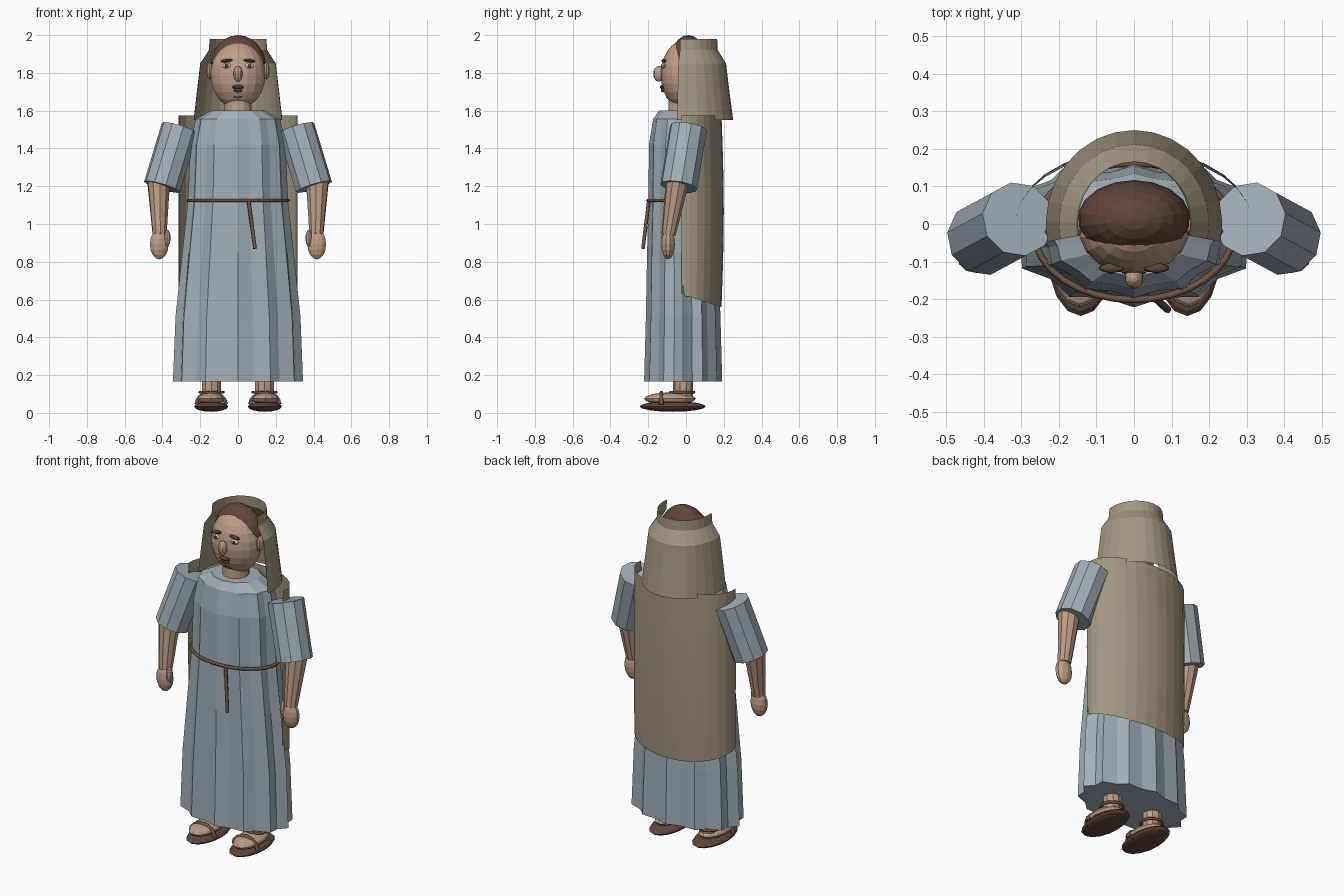
import bpy, bmesh, math
from mathutils import Vector, Matrix

if "Cube" in bpy.data.objects:
    bpy.data.objects.remove(bpy.data.objects["Cube"])


def mat(name, c):
    m = bpy.data.materials.new(name)
    m.diffuse_color = (*c, 1)
    m.use_nodes = True
    m.node_tree.nodes["Principled BSDF"].inputs["Base Color"].default_value = m.diffuse_color
    return m


ROBE = mat("robe_blue", (0.36, 0.43, 0.47))
CLOTH = mat("cloth_tan", (0.36, 0.31, 0.22))
SKIN = mat("skin", (0.52, 0.34, 0.24))
HAIR = mat("hair_brown", (0.12, 0.06, 0.045))
LEATHER = mat("leather", (0.16, 0.09, 0.055))
WHITE = mat("eye_white", (0.7, 0.66, 0.6))


def finish(name, bm, m):
    me = bpy.data.meshes.new(name)
    bm.to_mesh(me)
    bm.free()
    ob = bpy.data.objects.new(name, me)
    bpy.context.collection.objects.link(ob)
    me.materials.append(m)
    return ob


def ball(name, c, r, m, seg=14, rings=9, rot=None):
    bm = bmesh.new()
    bmesh.ops.create_uvsphere(bm, u_segments=seg, v_segments=rings, radius=1)
    mx = Matrix.Translation(c) @ (rot or Matrix()) @ Matrix.Diagonal((*r, 1))
    bmesh.ops.transform(bm, matrix=mx, verts=bm.verts)
    return finish(name, bm, m)


def limb(name, a, b, r1, r2, m, seg=10):
    a, b = Vector(a), Vector(b)
    bm = bmesh.new()
    bmesh.ops.create_cone(bm, cap_ends=True, segments=seg, radius1=r1, radius2=r2, depth=(b - a).length)
    q = (b - a).to_track_quat('Z', 'Y').to_matrix().to_4x4()
    bmesh.ops.transform(bm, matrix=Matrix.Translation((a + b) / 2) @ q, verts=bm.verts)
    return finish(name, bm, m)


def loft(name, rows, m, closed, caps=False):
    """Skin rows of points into quads."""
    bm = bmesh.new()
    vs = [[bm.verts.new(p) for p in row] for row in rows]
    n = len(rows[0])
    for lo, hi in zip(vs, vs[1:]):
        for i in range(n if closed else n - 1):
            j = (i + 1) % n
            bm.faces.new((lo[i], lo[j], hi[j], hi[i]))
    if caps:
        bm.faces.new(vs[0][::-1])
        bm.faces.new(vs[-1])
    return finish(name, bm, m)


def arc(rx, ry, cy, z, a0, a1, n, pleat=0.0):
    pts = []
    for i in range(n):
        a = math.radians(a0 + (a1 - a0) * i / n)
        k = 1 + pleat * (-1) ** i
        pts.append((rx * k * math.cos(a), cy + ry * k * math.sin(a), z))
    return pts


def tube(name, pts, r, m, cyclic=False):
    cu = bpy.data.curves.new(name, 'CURVE')
    cu.dimensions = '3D'
    cu.bevel_depth, cu.bevel_resolution, cu.use_fill_caps = r, 1, True
    s = cu.splines.new('POLY')
    s.points.add(len(pts) - 1)
    for p, co in zip(s.points, pts):
        p.co = (*co, 1)
    s.use_cyclic_u = cyclic
    ob = bpy.data.objects.new(name, cu)
    bpy.context.collection.objects.link(ob)
    cu.materials.append(m)
    return ob


# pleated robe: z, rx, ry, centre y, pleat depth
prof = [(0.165, 0.328, 0.197, -0.015, 0.05), (0.51, 0.315, 0.188, -0.015, 0.05),
        (0.85, 0.282, 0.18, -0.018, 0.045), (1.12, 0.255, 0.172, -0.02, 0.04),
        (1.42, 0.244, 0.17, -0.02, 0.035), (1.555, 0.218, 0.15, -0.02, 0.03),
        (1.6, 0.14, 0.12, -0.02, 0.02)]
loft("robe", [arc(rx, ry, cy, z, -90, 270, 24, p) for z, rx, ry, cy, p in prof], ROBE, True, True)

# belt with hanging cord end
tube("belt", arc(0.266, 0.182, -0.02, 1.125, 0, 360, 32), 0.009, LEATHER, True)
tube("belt_cord", [(0.055, -0.196, 1.13), (0.09, -0.228, 0.87)], 0.01, LEATHER)

# back cloak, open at the front, dipping toward the middle of its hem
rows = []
for k in range(9):
    row = []
    for i in range(17):
        a = math.radians(-8 + 196 * i / 16)
        t = k / 8
        hem = 0.62 - 0.06 * max(0, math.sin(a))
        row.append((0.315 * math.cos(a), (0.185 + 0.012 * math.sin(math.pi * t)) * math.sin(a) + 0.003,
                    hem + (1.575 - hem) * t))
    rows.append(row)
loft("cloak", rows, CLOTH, False)

# head veil, open at the front and top
veil = [(1.55, 0.235, 0.25), (1.70, 0.218, 0.23), (1.85, 0.2, 0.212), (1.92, 0.155, 0.168), (1.98, 0.15, 0.165)]
loft("head_veil", [arc(rx, ry, 0, z, -11, 191 + 202 / 16, 17) for z, rx, ry in veil], CLOTH, False)

# head, neck and hair cap
limb("neck", (0, -0.02, 1.57), (0, -0.02, 1.68), 0.075, 0.07, SKIN, 14)
ball("head", (0, -0.015, 1.79), (0.147, 0.118, 0.18), SKIN, 18, 12)
bm = bmesh.new()
bmesh.ops.create_uvsphere(bm, u_segments=18, v_segments=12, radius=1)
bmesh.ops.transform(bm, matrix=Matrix.Translation((0, 0.012, 1.83)) @ Matrix.Diagonal((0.151, 0.105, 0.17, 1)), verts=bm.verts)
bmesh.ops.bisect_plane(bm, geom=bm.verts[:] + bm.edges[:] + bm.faces[:], plane_co=(0, -0.06, 1.885),
                       plane_no=(0, 0.6, 0.8), clear_inner=True)
bmesh.ops.holes_fill(bm, edges=bm.edges[:])
finish("hair", bm, HAIR)

# nose, mouth and chin line
ball("nose", (0, -0.145, 1.795), (0.025, 0.028, 0.042), SKIN, 10, 8)
ball("upper_lip", (0, -0.125, 1.725), (0.035, 0.014, 0.011), HAIR, 10, 6)
ball("lower_lip", (0, -0.122, 1.707), (0.026, 0.012, 0.01), LEATHER, 10, 6)
tube("chin_line", [(0.075 * math.sin(t), -0.012 - 0.086 * math.cos(t), 1.672 + 0.012 * (1 - math.cos(t)))
                   for t in [i * 0.25 for i in range(-5, 6)]], 0.007, HAIR)

# parts that come in pairs
for side, s in (("left", 1), ("right", -1)):
    def P(x, y, z): return Vector((s * x, y, z))
    limb(side + "_sleeve", P(0.308, 0.013, 1.508), P(0.402, -0.038, 1.197), 0.1, 0.1, ROBE)
    limb(side + "_forearm", P(0.42, -0.045, 1.23), P(0.415, -0.092, 0.945), 0.062, 0.038, SKIN)
    ball(side + "_hand", P(0.417, -0.095, 0.893), (0.052, 0.036, 0.08), SKIN, 10, 8)
    ball(side + "_thumb", P(0.375, -0.11, 0.925), (0.018, 0.02, 0.045), SKIN, 8, 6)
    limb(side + "_ankle", P(0.14, -0.015, 0.07), P(0.14, -0.015, 0.3), 0.052, 0.055, SKIN)
    ball(side + "_foot", P(0.145, -0.085, 0.075), (0.075, 0.137, 0.033), SKIN, 14, 8)
    ball(side + "_sandal_sole", P(0.142, -0.07, 0.034), (0.09, 0.175, 0.028), HAIR, 16, 8)
    tube(side + "_sandal_strap", [P(0.142 + 0.078 * math.cos(t), -0.13, 0.045 + 0.06 * math.sin(t))
                                  for t in [i * math.pi / 8 for i in range(9)]], 0.012, LEATHER)
    tube(side + "_ankle_strap", [P(0.14 + 0.062 * math.cos(t), -0.02 + 0.062 * math.sin(t), 0.11)
                                 for t in [i * math.pi / 6 for i in range(12)]], 0.008, LEATHER, True)
    ball(side + "_ear", P(0.15, -0.005, 1.81), (0.018, 0.026, 0.045), SKIN, 10, 8)
    ball(side + "_eye", P(0.06, -0.117, 1.838), (0.025, 0.012, 0.014), WHITE, 10, 6)
    ball(side + "_pupil", P(0.06, -0.127, 1.838), (0.009, 0.006, 0.01), HAIR, 8, 6)
    ball(side + "_brow", P(0.06, -0.117, 1.865), (0.035, 0.013, 0.009), HAIR, 10, 6,
         Matrix.Rotation(s * 0.12, 4, 'Y'))
